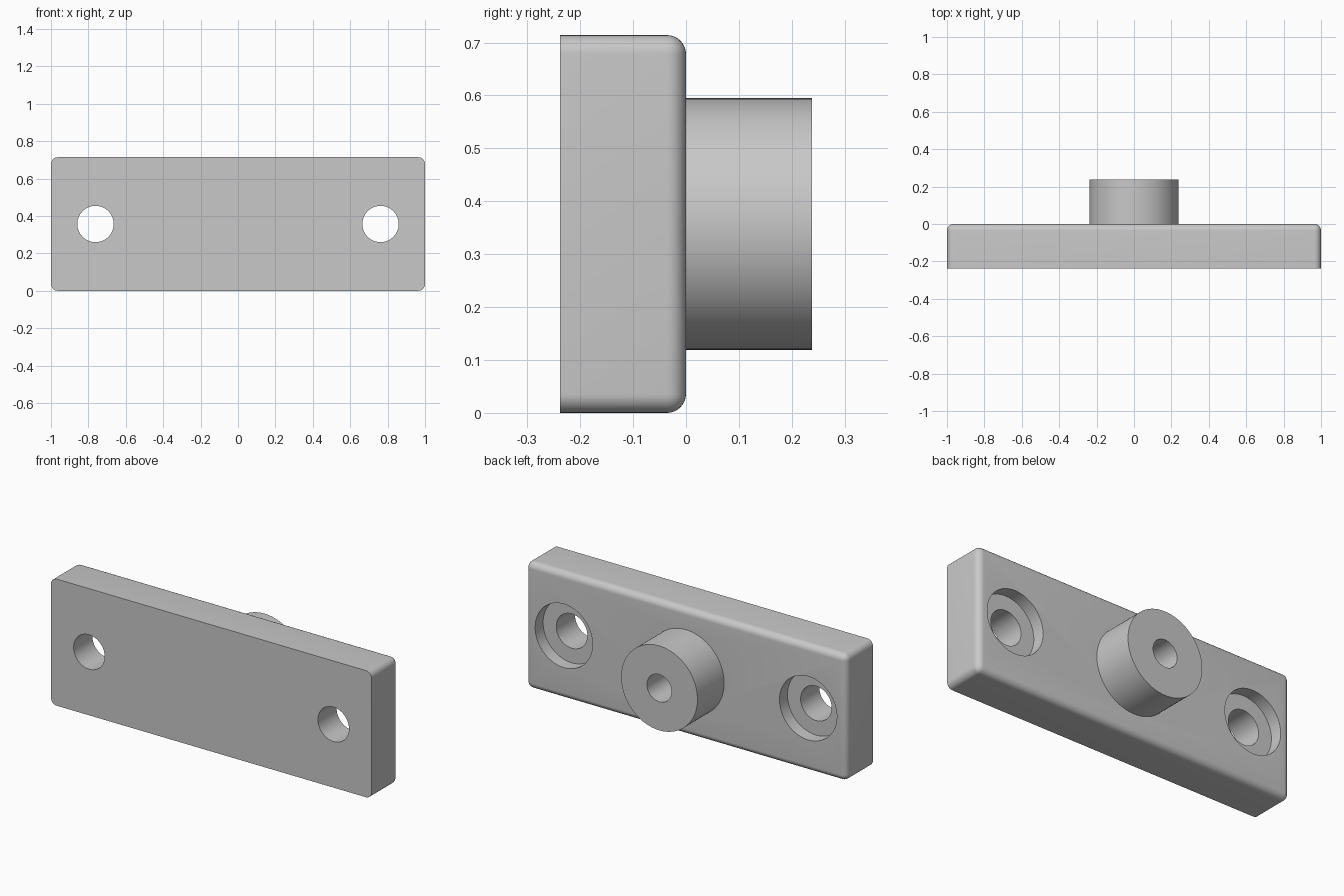
import bpy, bmesh, math
from mathutils import Matrix, Vector

if "Cube" in bpy.data.objects:
    bpy.data.objects.remove(bpy.data.objects["Cube"])

LENGTH, DEPTH, HEIGHT = 2.0, 0.238, 0.714
MID = HEIGHT / 2
FILLET = 0.036
HOLE_X = 0.762

grey = bpy.data.materials.new("plain grey")
grey.use_nodes = True
colour = (0.58, 0.58, 0.58, 1)
grey.diffuse_color = colour
grey.node_tree.nodes["Principled BSDF"].inputs["Base Color"].default_value = colour


def finish(bm, name):
    mesh = bpy.data.meshes.new(name)
    bm.to_mesh(mesh)
    bm.free()
    mesh.materials.append(grey)
    obj = bpy.data.objects.new(name, mesh)
    bpy.context.collection.objects.link(obj)
    return obj


def cylinder(name, x, radius, y0, y1):
    """Cylinder lying along y at mid height."""
    bm = bmesh.new()
    place = Matrix.Translation((x, (y0 + y1) / 2, MID)) @ Matrix.Rotation(math.pi / 2, 4, "X")
    bmesh.ops.create_cone(bm, cap_ends=True, segments=96, radius1=radius,
                          radius2=radius, depth=y1 - y0, matrix=place)
    return finish(bm, name)


def combine(target, tool, operation):
    mod = target.modifiers.new(tool.name, "BOOLEAN")
    mod.object, mod.operation, mod.solver = tool, operation, "EXACT"
    bpy.context.view_layer.objects.active = target
    bpy.ops.object.modifier_apply(modifier=mod.name)
    bpy.data.objects.remove(tool)


# Plate: rounded on every edge except those around the flat front face
bm = bmesh.new()
place = Matrix.Translation((0, -DEPTH / 2, MID)) @ Matrix.Diagonal((LENGTH, DEPTH, HEIGHT, 1))
bmesh.ops.create_cube(bm, size=1, matrix=place)
round_edges = [e for e in bm.edges if any(v.co.y > -DEPTH / 2 for v in e.verts)]
bmesh.ops.bevel(bm, geom=round_edges, offset=FILLET, segments=8, profile=0.5, affect="EDGES")
plate = finish(bm, "mounting_plate")

# Boss on the back, with a blind bore
combine(plate, cylinder("boss", 0, 0.238, -0.1, DEPTH), "UNION")
combine(plate, cylinder("boss_bore", 0, 0.077, -0.119, 0.3), "DIFFERENCE")

# Counterbored screw holes near both ends
for side in (-1, 1):
    combine(plate, cylinder("screw_hole", side * HOLE_X, 0.097, -0.4, 0.1), "DIFFERENCE")
    combine(plate, cylinder("counterbore", side * HOLE_X, 0.179, -0.071, 0.1), "DIFFERENCE")

bpy.ops.object.select_all(action="DESELECT")
plate.select_set(True)
bpy.context.view_layer.objects.active = plate
bpy.ops.object.shade_smooth_by_angle(angle=math.radians(30))
